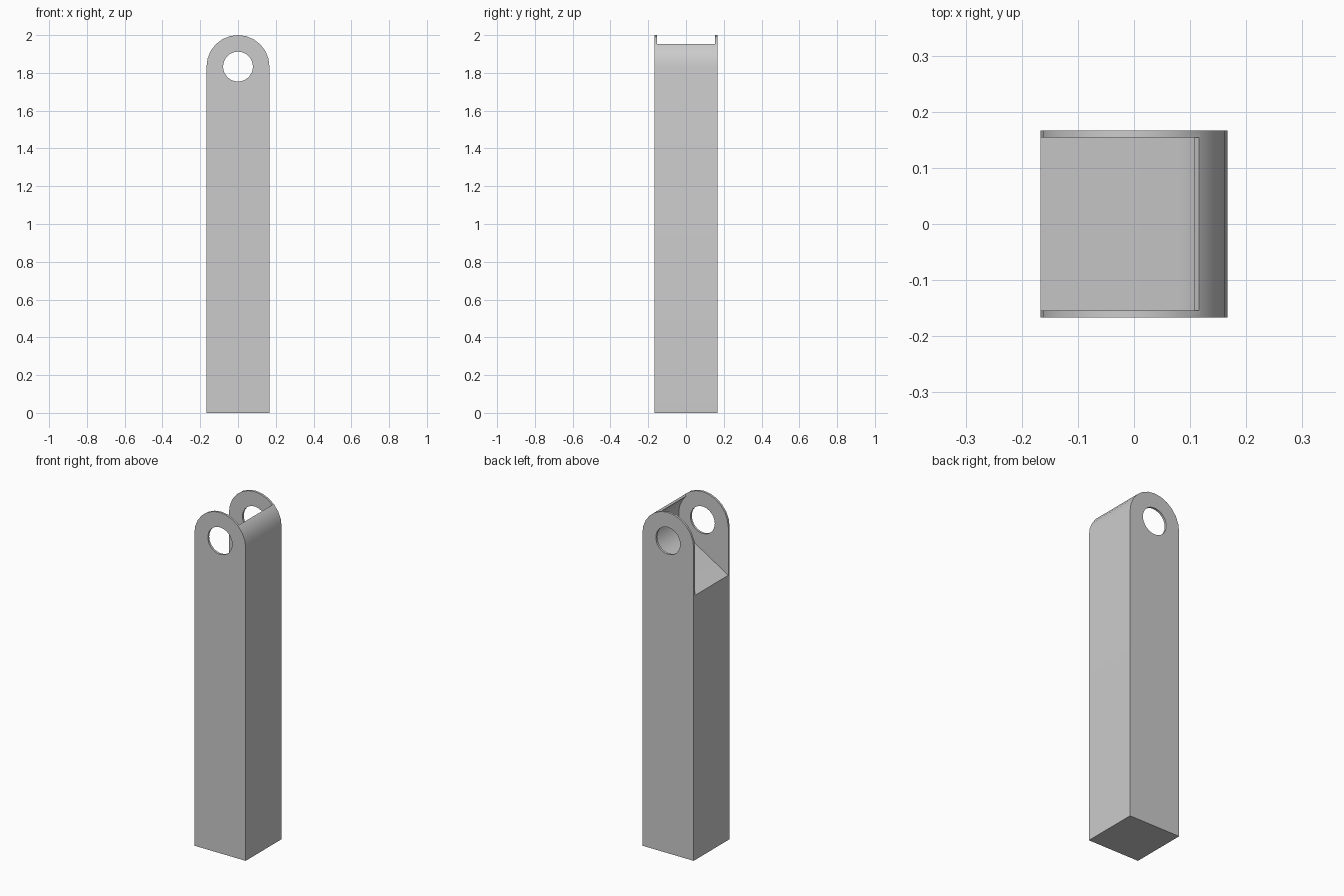
import bpy, bmesh
from math import sin, cos, tan, radians, pi

if "Cube" in bpy.data.objects:
    bpy.data.objects.remove(bpy.data.objects["Cube"])

R = 1 / 6             # half width and radius of the rounded end
WALL = 0.0125         # sheet thickness of the cheeks and rear wall
PIVOT = 2 - R         # height of the pin hole
HOLE = 0.079
RAMP = radians(31)    # slope of the slot floor
INNER = R - WALL

grey = bpy.data.materials.new("plain grey")
grey.use_nodes = True
grey.diffuse_color = (0.6, 0.6, 0.6, 1)
grey.node_tree.nodes["Principled BSDF"].inputs["Base Color"].default_value = grey.diffuse_color


def arc(radius, start, end, steps):
    """Points of an arc round the pivot, in x and z."""
    angles = [start + (end - start) * i / steps for i in range(steps + 1)]
    return [(radius * cos(a), PIVOT + radius * sin(a)) for a in angles]


def extrude(name, profile, half_depth):
    """Solid made by sweeping an x-z profile along y."""
    bm = bmesh.new()
    face = bm.faces.new([bm.verts.new((x, -half_depth, z)) for x, z in profile])
    swept = bmesh.ops.extrude_face_region(bm, geom=[face])["geom"]
    verts = [v for v in swept if isinstance(v, bmesh.types.BMVert)]
    bmesh.ops.translate(bm, verts=verts, vec=(0, 2 * half_depth, 0))
    bmesh.ops.recalc_face_normals(bm, faces=bm.faces)
    mesh = bpy.data.meshes.new(name)
    bm.to_mesh(mesh)
    bm.free()
    mesh.materials.append(grey)
    obj = bpy.data.objects.new(name, mesh)
    bpy.context.collection.objects.link(obj)
    return obj


# Square bar with a rounded top
link_bar = extrude("link_bar", [(-R, 0), (R, 0)] + arc(R, 0, pi, 12), R)

# Slot: sloping floor, curved rear wall, open top with a radial lip
far = 2 * R
lip = radians(46)
floor_z = PIVOT - INNER / cos(RAMP) - far * tan(RAMP)
slot_profile = [(-far, floor_z)] + arc(INNER, RAMP - pi / 2, lip, 14)
slot_profile += [(far * cos(lip), PIVOT + far * sin(lip)), (-far, PIVOT + far * sin(lip))]
slot_cutter = extrude("slot_cutter", slot_profile, INNER)

# Pin hole through both cheeks
hole_cutter = extrude("hole_cutter", arc(HOLE, 0, 2 * pi, 32)[:-1], 2 * R)

bpy.context.view_layer.objects.active = link_bar
for cutter in (slot_cutter, hole_cutter):
    cutter.hide_render = True
    cut = link_bar.modifiers.new("cut", "BOOLEAN")
    cut.operation = "DIFFERENCE"
    cut.solver = "EXACT"
    cut.object = cutter
    bpy.ops.object.modifier_apply(modifier=cut.name)
    bpy.data.objects.remove(cutter)

bpy.ops.object.select_all(action="DESELECT")
link_bar.select_set(True)
bpy.ops.object.shade_smooth_by_angle(angle=radians(28))
